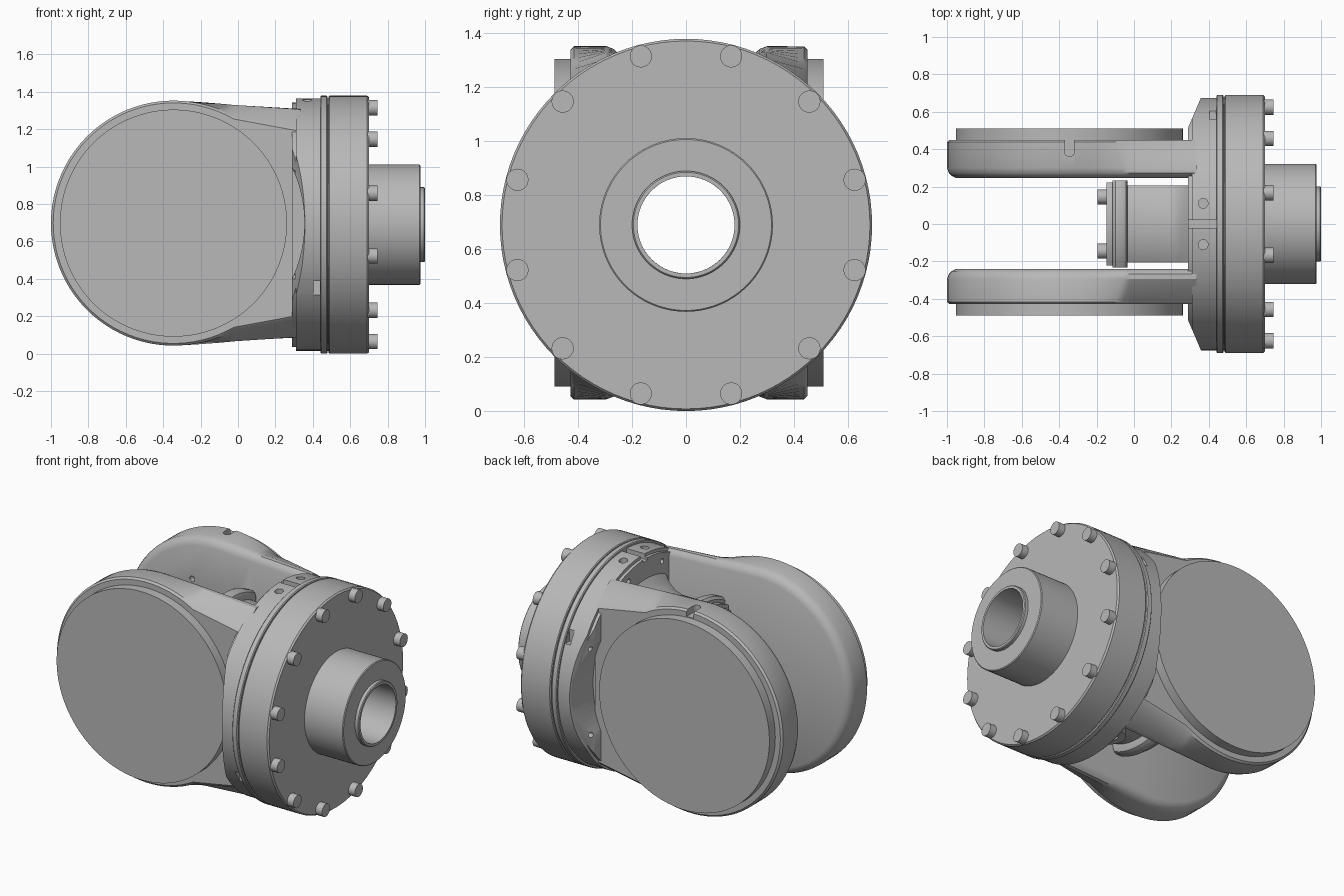
import bpy, bmesh
from math import sin, cos, pi, radians
from mathutils import Vector, Matrix

cube = bpy.data.objects.get("Cube")
if cube:
    bpy.data.objects.remove(cube)

AXIS_Z = 0.69
PIVOT = Vector((-0.345, 0, 0.698))

metal = bpy.data.materials.new("grey metal")
metal.use_nodes = True
GREY = (0.48, 0.48, 0.48, 1)
metal.diffuse_color = GREY
metal.node_tree.nodes["Principled BSDF"].inputs["Base Color"].default_value = GREY


def finish(name, bm, smooth=True):
    bmesh.ops.recalc_face_normals(bm, faces=bm.faces)
    mesh = bpy.data.meshes.new(name)
    bm.to_mesh(mesh)
    bm.free()
    mesh.materials.append(metal)
    obj = bpy.data.objects.new(name, mesh)
    bpy.context.collection.objects.link(obj)
    if smooth:
        shade(obj)
    return obj


def activate(obj):
    bpy.ops.object.select_all(action='DESELECT')
    obj.select_set(True)
    bpy.context.view_layer.objects.active = obj


def shade(obj):
    activate(obj)
    bpy.ops.object.shade_smooth_by_angle(angle=radians(32))


def add_cylinder(bm, start, end, radius, sides=24):
    """Capped cylinder between two points."""
    start, end = Vector(start), Vector(end)
    d = end - start
    turn = d.to_track_quat('Z', 'Y').to_matrix().to_4x4()
    bmesh.ops.create_cone(bm, cap_ends=True, segments=sides, radius1=radius, radius2=radius,
                          depth=d.length, matrix=Matrix.Translation((start + end) / 2) @ turn)


def add_box(bm, centre, size):
    bmesh.ops.create_cube(bm, size=1, matrix=Matrix.Translation(centre) @ Matrix.Diagonal((*size, 1)))


def revolve(profile, sides=96):
    """Closed (x, radius) profile turned about the main axis."""
    bm = bmesh.new()
    rings = []
    for i in range(sides):
        a = 2 * pi * i / sides
        rings.append([bm.verts.new((x, r * cos(a), AXIS_Z + r * sin(a))) for x, r in profile])
    n = len(profile)
    for i in range(sides):
        p, q = rings[i], rings[(i + 1) % sides]
        for k in range(n):
            bm.faces.new((p[k], p[(k + 1) % n], q[(k + 1) % n], q[k]))
    return bm


def slice_off(bm, point, normal):
    """Remove the side the normal points to and close the cut."""
    cut = bmesh.ops.bisect_plane(bm, geom=bm.verts[:] + bm.edges[:] + bm.faces[:], plane_co=point,
                                 plane_no=normal, clear_outer=True)
    edges = [e for e in cut["geom_cut"] if isinstance(e, bmesh.types.BMEdge)]
    bmesh.ops.holes_fill(bm, edges=edges)


def carve(obj, cutter_bm):
    cutter = finish("cutter", cutter_bm, smooth=False)
    cutter.hide_render = True
    mod = obj.modifiers.new("cut", 'BOOLEAN')
    mod.operation = 'DIFFERENCE'
    mod.solver = 'EXACT'
    mod.use_self = True
    mod.object = cutter
    activate(obj)
    bpy.ops.object.modifier_apply(modifier=mod.name)
    bpy.data.objects.remove(cutter)
    shade(obj)


# Output flange, seam ring, hub and bore sleeve
BORE = 0.18
finish("flange", revolve([(0.485, BORE), (0.485, 0.685), (0.49, 0.69), (0.69, 0.69),
                          (0.70, 0.682), (0.70, BORE)]))
finish("seam_ring", revolve([(0.44, BORE), (0.44, 0.685), (0.445, 0.69), (0.473, 0.69), (0.478, 0.685),
                             (0.478, 0.675), (0.486, 0.675), (0.486, BORE)]))
finish("hub", revolve([(0.69, BORE), (0.69, 0.322), (0.97, 0.322), (0.975, 0.317), (0.975, BORE)]))
finish("bore_sleeve", revolve([(0.96, BORE), (0.96, 0.2), (0.995, 0.2), (1.0, 0.195), (1.0, BORE)]))

# Ring of flange bolts
bm = bmesh.new()
for i in range(12):
    a = radians(15 + 30 * i)
    y, z = 0.647 * cos(a), AXIS_Z + 0.647 * sin(a)
    add_cylinder(bm, (0.69, y, z), (0.745, y, z), 0.041)
finish("flange_bolts", bm)

# Housing: disc with slanted sides, scalloped around both arms
bm = bmesh.new()
add_cylinder(bm, (0.29, 0, AXIS_Z), (0.445, 0, AXIS_Z), 0.675, 96)
rim = [e for e in bm.edges if all(v.co.x < 0.3 for v in e.verts)]
bmesh.ops.bevel(bm, geom=rim, offset=0.02, segments=2, affect='EDGES')
for s in (-1, 1):
    slice_off(bm, (0.36, s * 0.68, 0), (-0.21, s * 0.09, 0))
housing = finish("housing", bm)
bm = bmesh.new()
add_cylinder(bm, (0.2, 0, AXIS_Z), (0.5, 0, AXIS_Z), BORE, 64)
for s in (-1, 1):
    add_cylinder(bm, (PIVOT.x, s * 0.44, PIVOT.z), (PIVOT.x, s * 0.8, PIVOT.z), 0.7, 128)
    add_cylinder(bm, (0.37, s * 0.11, 1.3), (0.37, s * 0.11, 1.5), 0.026)
    add_box(bm, (0.42, s * 0.61, AXIS_Z - s * -0.34), (0.035, 0.1, 0.08))
    for dz in (-0.46, 0.46):
        add_cylinder(bm, (0.2, s * 0.54, AXIS_Z + dz * 0.6), (0.36, s * 0.54, AXIS_Z + dz * 0.6), 0.016)
        add_cylinder(bm, (0.25, s * 0.17, AXIS_Z + dz * 1.25), (0.33, s * 0.17, AXIS_Z + dz * 1.25), 0.016)
add_box(bm, (0.36, 0, 1.37), (0.16, 0.045, 0.08))
carve(housing, bm)


def arm_outline(y, blend, inset):
    """Round arm end running into the housing; blend 0 is the inner face, 1 the outer."""
    points = []
    for deg in range(60, 301, 4):
        a = radians(deg)
        x, z = 0.655 * cos(a), 0.655 * sin(a)
        if x > 0:
            z = (1 - blend) * (0.655 - 0.05 * x) * (1 if z > 0 else -1) + blend * z
        points.append((x, z))
    end = 0.62 - 0.12 * blend
    points = [(0.68, end)] + points + [(0.68, -end)]
    k = 1 - inset / 0.655
    return [(PIVOT.x + (x * k if x < 0.6 else x), y, PIVOT.z + z * k) for x, z in points]


def make_arm(side, inner, outer):
    w = outer - inner
    sections = [(0, 0, 0.05), (0.012, 0, 0.025), (0.028, 0, 0.01), (0.055, 0.1, 0),
                (w - 0.012, 0.95, 0), (w, 1, 0.012)]
    bm = bmesh.new()
    loops = [[bm.verts.new(p) for p in arm_outline(side * (inner + d), b, i)] for d, b, i in sections]
    n = len(loops[0])
    for p, q in zip(loops, loops[1:]):
        for k in range(n):
            bm.faces.new((p[k], p[(k + 1) % n], q[(k + 1) % n], q[k]))
    bm.faces.new(loops[0])
    bm.faces.new(loops[-1])
    return bm


# Fork arms with their round covers
for name, side, inner, outer, cover in (("front", -1, 0.24, 0.428, 0.488), ("back", 1, 0.245, 0.45, 0.51)):
    arm = finish(name + "_arm", make_arm(side, inner, outer))
    bm = bmesh.new()
    add_cylinder(bm, (PIVOT.x, side * (outer - 0.02), PIVOT.z), (PIVOT.x, side * cover, PIVOT.z), 0.607, 128)
    finish(name + "_cover", bm)
    if name == "back":
        # Index notch on the rim and screw holes in the inner face
        bm = bmesh.new()
        for z in (1.35,):
            add_box(bm, (-0.345, 0.43, z), (0.05, 0.09, 0.08))
            add_cylinder(bm, (-0.345, 0.385, z - 0.04), (-0.345, 0.385, z + 0.04), 0.025)
        for i in range(8):
            a = radians(22.5 + 45 * i)
            x, z = PIVOT.x + 0.4 * cos(a), PIVOT.z + 0.4 * sin(a)
            add_cylinder(bm, (x, 0.2, z), (x, 0.28, z), 0.018)
        carve(arm, bm)

# Bearing carrier between the arms, flared into the housing
bm = revolve([(-0.06, BORE), (-0.06, 0.43), (0.17, 0.43), (0.22, 0.445), (0.26, 0.48), (0.3, 0.54), (0.3, BORE)])
for s in (-1, 1):
    slice_off(bm, (0, s * 0.205, 0), (0, s, 0))
finish("carrier_body", bm)

bm = revolve([(-0.115, BORE), (-0.115, 0.47), (-0.1, 0.485), (-0.06, 0.485), (-0.042, 0.475),
              (-0.035, 0.455), (-0.035, BORE)])
for s in (-1, 1):
    slice_off(bm, (0, s * 0.232, 0), (0, s, 0))
finish("carrier_flange", bm)

bm = revolve([(-0.148, BORE), (-0.148, 0.45), (-0.11, 0.45), (-0.11, BORE)])
for s in (-1, 1):
    slice_off(bm, (0, s * 0.222, 0), (0, s, 0))
finish("carrier_plate", bm)

bm = bmesh.new()
for s in (-1, 1):
    for dz in (-0.36, 0.36):
        add_cylinder(bm, (-0.195, s * 0.145, AXIS_Z + dz), (-0.14, s * 0.145, AXIS_Z + dz), 0.04)
finish("carrier_bolts", bm)

# Cable port under the carrier
bm = bmesh.new()
add_cylinder(bm, (0.18, 0, 0.19), (0.18, 0, 0.3), 0.09, 32)
port = finish("cable_port", bm)
bm = bmesh.new()
add_cylinder(bm, (0.18, 0, 0.15), (0.18, 0, 0.26), 0.045, 32)
carve(port, bm)
